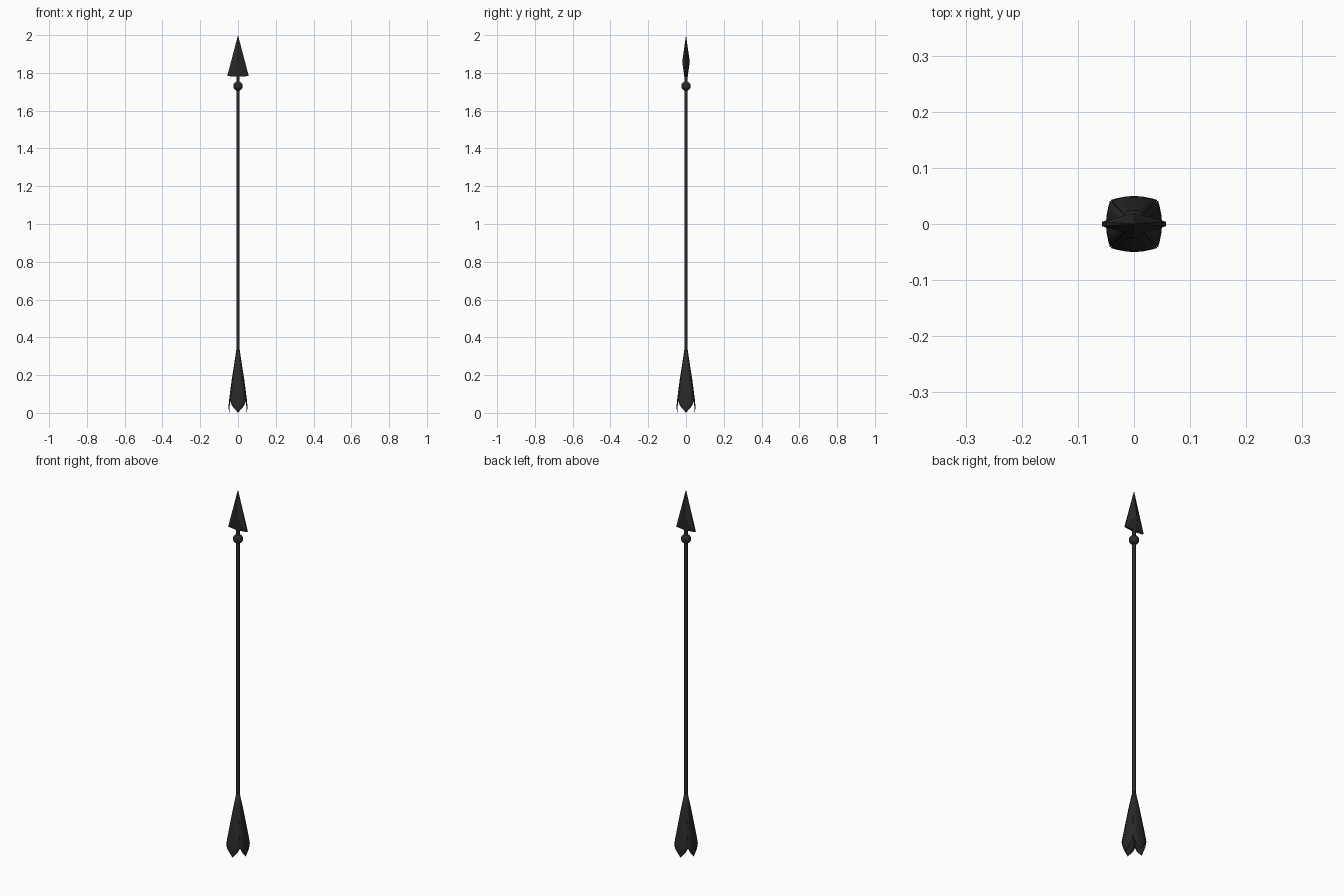
import bpy, math

if "Cube" in bpy.data.objects:
    bpy.data.objects.remove(bpy.data.objects["Cube"])

mat = bpy.data.materials.new("dark_iron")
mat.diffuse_color = (0.025, 0.021, 0.022, 1)
mat.use_nodes = True
mat.node_tree.nodes["Principled BSDF"].inputs["Base Color"].default_value = mat.diffuse_color


def finish(ob, name, smooth=True):
    ob.name = name
    ob.data.materials.append(mat)
    if smooth:
        for p in ob.data.polygons:
            p.use_smooth = True
    return ob


def make_mesh(name, verts, faces, smooth):
    me = bpy.data.meshes.new(name)
    me.from_pydata(verts, [], faces)
    me.update()
    ob = bpy.data.objects.new(name, me)
    bpy.context.collection.objects.link(ob)
    return finish(ob, name, smooth)


def rod(name, r, z0, z1):
    bpy.ops.mesh.primitive_cylinder_add(vertices=16, radius=r, depth=z1 - z0,
                                        location=(0, 0, (z0 + z1) / 2))
    ob = finish(bpy.context.object, name, False)
    bpy.ops.object.shade_smooth_by_angle()
    return ob


# Shaft, ball collar and neck
rod("shaft", 0.009, 0.24, 1.73)
rod("neck", 0.009, 1.73, 1.80)
bpy.ops.mesh.primitive_uv_sphere_add(segments=24, ring_count=12, radius=0.025,
                                     location=(0, 0, 1.73))
finish(bpy.context.object, "ball_collar")

# Arrowhead: flat blade with a raised ridge peak and sharp barbs
B, P, T = 0.057, 0.02, 0.004
verts = [(0, 0, 2.0)]
for s in (-1, 1):
    verts += [(-B, s * T, 1.783), (B, s * T, 1.783), (0, s * P, 1.86), (0, s * 0.009, 1.78)]
faces = [(0, 1, 3), (0, 3, 2), (1, 4, 3), (3, 4, 2),
         (0, 7, 5), (0, 6, 7), (5, 7, 8), (7, 6, 8),
         (0, 5, 1), (0, 2, 6), (1, 5, 8, 4), (4, 8, 6, 2)]
make_mesh("arrowhead", verts, faces, False)

# Four leaf-shaped feathers: rows of (z, half width, centre radius, edge radius)
ROWS = [(0.335, 0.006, 0.009, 0.006), (0.26, 0.017, 0.020, 0.017),
        (0.17, 0.028, 0.034, 0.029), (0.10, 0.037, 0.043, 0.038),
        (0.06, 0.041, 0.048, 0.043), (0.035, 0.030, 0.050, 0.046),
        (0.018, 0.015, 0.049, 0.047), (0.002, 0.001, 0.047, 0.047)]
COLS = (-1, -0.5, 0, 0.5, 1)
n = len(COLS)
for k, side in enumerate(("front", "right", "back", "left")):
    a = k * math.pi / 2
    c, s = math.cos(a), math.sin(a)
    verts = []
    for z, w, rc, re in ROWS:
        for t in COLS:
            x, y = w * t, -(rc + (re - rc) * t * t)
            verts.append((x * c - y * s, x * s + y * c, z))
    faces = [(i * n + j, (i + 1) * n + j, (i + 1) * n + j + 1, i * n + j + 1)
             for i in range(len(ROWS) - 1) for j in range(n - 1)]
    ob = make_mesh("feather_" + side, verts, faces, True)
    mod = ob.modifiers.new("thickness", "SOLIDIFY")
    mod.thickness = 0.002
    mod.offset = -1
